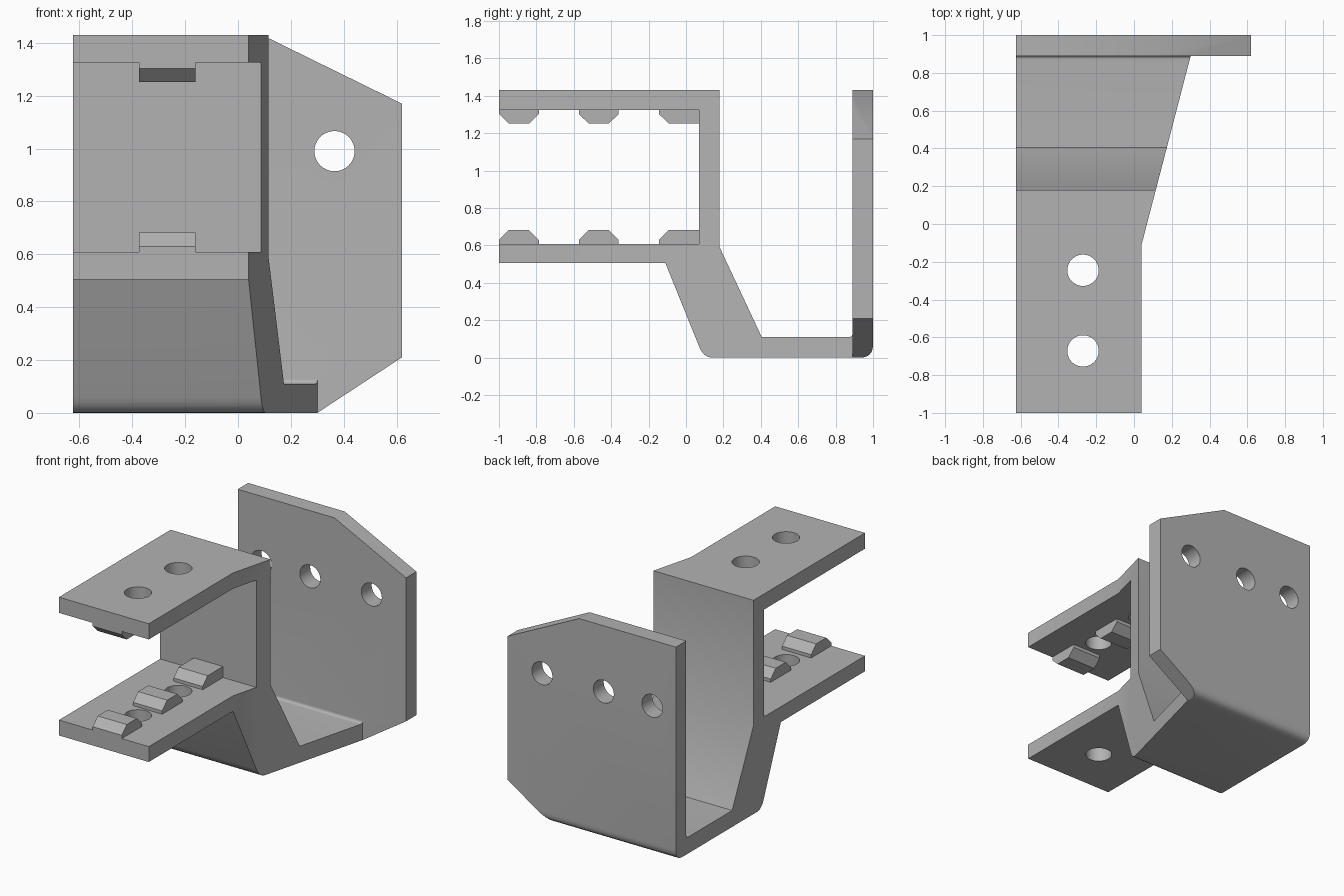
import bpy
import bmesh
from mathutils import Vector

cube = bpy.data.objects.get("Cube")
if cube:
    bpy.data.objects.remove(cube, do_unlink=True)

grey = bpy.data.materials.new("plain grey")
grey.use_nodes = True
colour = (0.45, 0.45, 0.45, 1)
grey.diffuse_color = colour
grey.node_tree.nodes["Principled BSDF"].inputs["Base Color"].default_value = colour


def prism(name, outline, axis, low, high):
    """Extrude a 2D outline along an axis; its points use the other two axes in order."""
    def place(p, depth):
        co = list(p)
        co.insert("xyz".index(axis), depth)
        return co
    bm = bmesh.new()
    face = bm.faces.new([bm.verts.new(place(p, low)) for p in outline])
    grown = bmesh.ops.extrude_face_region(bm, geom=[face])
    moved = [v for v in grown["geom"] if isinstance(v, bmesh.types.BMVert)]
    shift = Vector(place((0, 0), high - low))
    bmesh.ops.translate(bm, verts=moved, vec=shift)
    bmesh.ops.recalc_face_normals(bm, faces=bm.faces)
    mesh = bpy.data.meshes.new(name)
    bm.to_mesh(mesh)
    bm.free()
    obj = bpy.data.objects.new(name, mesh)
    bpy.context.collection.objects.link(obj)
    return obj


def rounded(start, corner, end, steps=6):
    """Points of a soft corner between two edges."""
    a, b, c = Vector(start), Vector(corner), Vector(end)
    return [tuple(a.lerp(b, i / steps).lerp(b.lerp(c, i / steps), i / steps))
            for i in range(steps + 1)]


def drill(name, location, radius, depth, rotation=(0, 0, 0)):
    bpy.ops.mesh.primitive_cylinder_add(vertices=48, radius=radius, depth=depth,
                                        location=location, rotation=rotation)
    bpy.context.object.name = name
    return bpy.context.object


def cut(target, cutter):
    cutter.hide_render = True
    mod = target.modifiers.new("cut", 'BOOLEAN')
    mod.operation = 'DIFFERENCE'
    mod.solver = 'EXACT'
    mod.object = cutter
    bpy.context.view_layer.objects.active = target
    bpy.ops.object.modifier_apply(modifier=mod.name)
    bpy.data.objects.remove(cutter, do_unlink=True)


# Bracket: jaw, sloping web, floor and back plate in one side profile (y, z)
profile = [(-1, 1.43), (0.18, 1.43), (0.18, 0.59), (0.405, 0.11)]
profile += rounded((0.87, 0.11), (0.89, 0.11), (0.89, 0.13))
profile += [(0.89, 1.43), (1, 1.43)]
profile += rounded((1, 0.07), (1, 0), (0.93, 0))
profile += rounded((0.14, 0), (0.095, 0), (0.07, 0.06))
profile += [(-0.11, 0.505), (-1, 0.505), (-1, 0.608),
            (0.07, 0.608), (0.07, 1.325), (-1, 1.325)]
bracket = prism("bracket", profile, "x", -0.625, 0.62)

# Trim the flared side, leaving the back plate wide
side = [(0.04, -1.2), (0.04, -0.11), (0.30, 0.89), (0.9, 0.89), (0.9, -1.2)]
cut(bracket, prism("side_trim", side, "z", -0.5, 2))

# Clip the back plate corners
top_corner = [(0.09, 1.43), (0.62, 1.17), (0.9, 1.17), (0.9, 1.8), (0.09, 1.8)]
low_corner = [(0.30, 0), (0.62, 0.21), (0.9, 0.21), (0.9, -0.4), (0.30, -0.4)]
for corner in (top_corner, low_corner):
    cut(bracket, prism("corner_trim", corner, "y", 0.8, 1.2))

# Bolt holes through both jaw arms and the back plate
for y in (-0.245, -0.672):
    cut(bracket, drill("arm_drill", (-0.27, y, 0.965), 0.083, 1.4))
for x in (0.365, -0.09, -0.45):
    cut(bracket, drill("plate_drill", (x, 0.95, 0.99), 0.076, 0.4, (1.570796, 0, 0)))

# Gripping teeth, mirrored between the lower and upper arm
arm, shoulder, crest, middle = 0.6, 0.63, 0.682, 0.9665
for number, (front, back) in enumerate([(-1, -0.787), (-0.573, -0.36), (-0.145, 0.075)], 1):
    tooth = [(front, arm), (front, shoulder), (front + 0.053, crest)]
    if back > 0:
        tooth += [(back, crest), (back, arm)]
    else:
        tooth += [(back - 0.053, crest), (back, shoulder), (back, arm)]
    prism(f"lower_tooth_{number}", tooth, "x", -0.375, -0.16)
    flipped = [(y, 2 * middle - z) for y, z in tooth]
    prism(f"upper_tooth_{number}", flipped, "x", -0.375, -0.16)

# Finish: one colour, smooth only across the soft corners and holes
for obj in bpy.context.collection.objects:
    if obj.type == 'MESH' and (obj == bracket or "_tooth_" in obj.name):
        obj.data.materials.clear()
        obj.data.materials.append(grey)
bpy.ops.object.select_all(action='DESELECT')
bracket.select_set(True)
bpy.context.view_layer.objects.active = bracket
bpy.ops.object.shade_smooth_by_angle()
